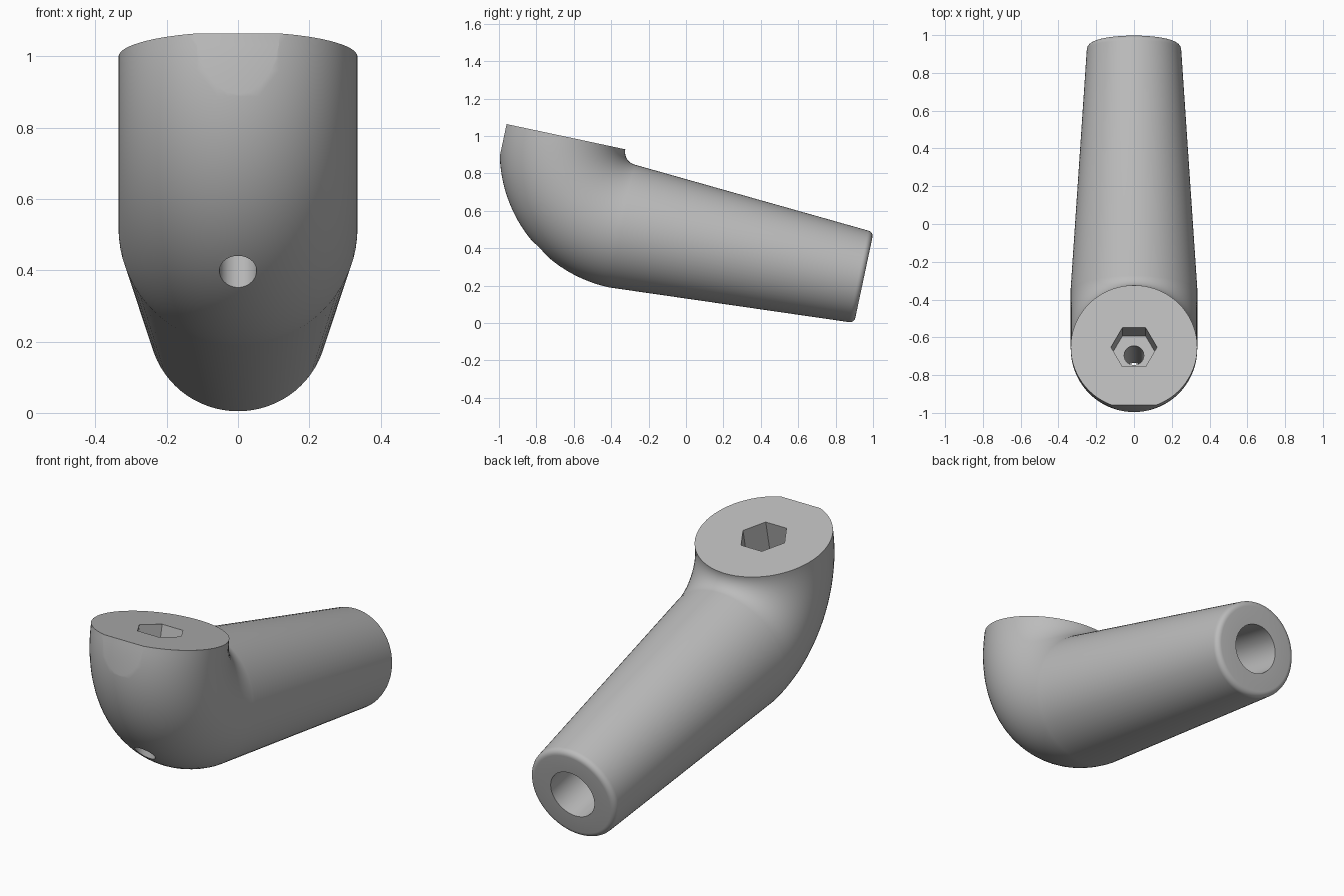
import bpy, bmesh
from math import sin, cos, pi, radians
from mathutils import Matrix, Vector

if "Cube" in bpy.data.objects:
    bpy.data.objects.remove(bpy.data.objects["Cube"])

SEG = 72
BEND, R_HEAD, R_END = 0.405, 0.335, 0.25     # bend radius and tube radii
LENGTH, FILLET = 1.32, 0.03                  # stem length, rounding of its end
BORE_R, BORE_DEPTH = 0.127, 0.6
POSE = Matrix.Translation((0, -0.34, 0.518)) @ Matrix.Rotation(radians(-12), 4, 'X')

grey = bpy.data.materials.new("plain_grey")
grey.use_nodes = True
colour = (0.5, 0.5, 0.5, 1)
grey.diffuse_color = colour
grey.node_tree.nodes["Principled BSDF"].inputs["Base Color"].default_value = colour


def add_object(name, bm):
    bmesh.ops.recalc_face_normals(bm, faces=bm.faces)
    mesh = bpy.data.meshes.new(name)
    bm.to_mesh(mesh)
    bm.free()
    mesh.materials.append(grey)
    obj = bpy.data.objects.new(name, mesh)
    bpy.context.collection.objects.link(obj)
    obj.matrix_world = POSE
    return obj


def ring(bm, y, z, tilt, radius):
    """Circle around a path point; tilt turns its plane about x."""
    turn = Matrix.Rotation(tilt, 3, 'X')
    return [bm.verts.new(Vector((0, y, z)) + turn @ Vector(
        (radius * cos(2 * pi * i / SEG), 0, radius * sin(2 * pi * i / SEG))))
        for i in range(SEG)]


def prism(name, sides, radius, z0, z1, y):
    bm = bmesh.new()
    bmesh.ops.create_cone(bm, cap_ends=True, segments=sides, radius1=radius,
                          radius2=radius, depth=z1 - z0,
                          matrix=Matrix.Translation((0, y, (z0 + z1) / 2)) @
                          Matrix.Rotation(pi / 2, 4, 'Z'))
    return add_object(name, bm)


def cut(target, cutter):
    cutter.hide_render = True
    mod = target.modifiers.new("cut", 'BOOLEAN')
    mod.operation, mod.solver, mod.object = 'DIFFERENCE', 'EXACT', cutter
    bpy.context.view_layer.objects.active = target
    bpy.ops.object.modifier_apply(modifier=mod.name)
    bpy.data.objects.remove(cutter)


# Quarter bend from the upright head to the stem
bm = bmesh.new()
rings = []
for k in range(33):
    a = pi / 2 * (1 - k / 32)
    rings.append(ring(bm, -BEND * sin(a), BEND * (1 - cos(a)), -a, R_HEAD))

# Tapered stem, rounded end and blind bore
for k in range(7):
    a = pi / 2 * k / 6
    rings.append(ring(bm, LENGTH - FILLET * (1 - sin(a)), 0, 0,
                      R_END - FILLET * (1 - cos(a))))
rings.append(ring(bm, LENGTH, 0, 0, BORE_R))
rings.append(ring(bm, LENGTH - BORE_DEPTH, 0, 0, BORE_R))

for r0, r1 in zip(rings, rings[1:]):
    for i in range(SEG):
        j = (i + 1) % SEG
        bm.faces.new((r0[i], r0[j], r1[j], r1[i]))
bm.faces.new(rings[0])
bm.faces.new(rings[-1])
elbow = add_object("elbow_handle", bm)

# Hexagonal nut pocket and screw hole through the head
cut(elbow, prism("nut_pocket", 6, 0.122, BEND - 0.21, BEND + 0.1, -BEND))
cut(elbow, prism("screw_hole", 40, 0.052, -0.6, BEND - 0.1, -BEND))

# Flat on the front of the head
bm = bmesh.new()
bmesh.ops.create_cube(bm, size=1, matrix=Matrix.Translation((0, -1.219, 0.2)))
cut(elbow, add_object("front_flat", bm))

# Smooth shading with crisp rims
bpy.ops.object.select_all(action='DESELECT')
elbow.select_set(True)
bpy.context.view_layer.objects.active = elbow
bpy.ops.object.shade_smooth_by_angle(angle=radians(30))
